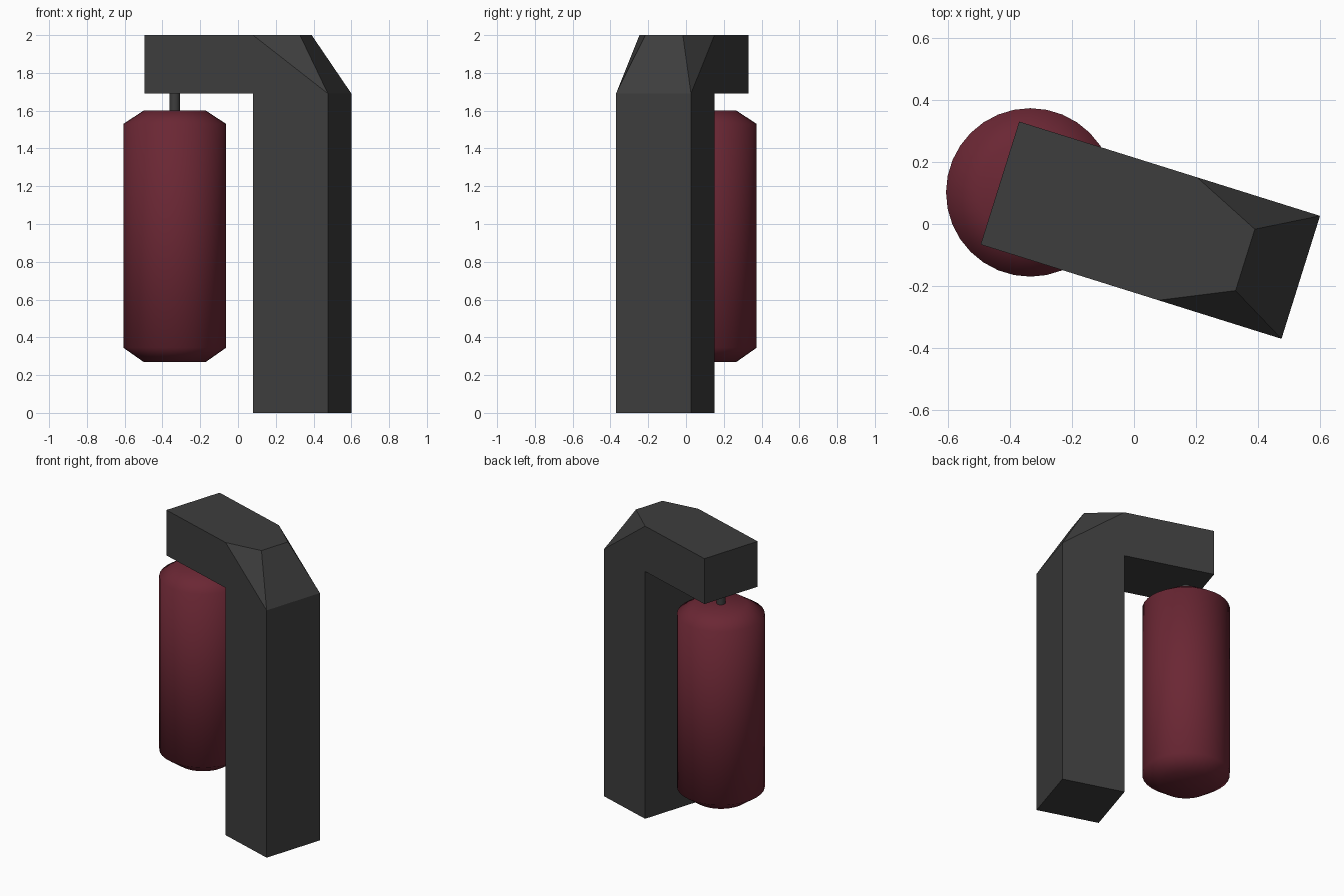
import bpy
import bmesh
import math
from mathutils import Matrix, Vector

cube = bpy.data.objects.get("Cube")
if cube:
    bpy.data.objects.remove(cube, do_unlink=True)


def make_material(name, rgb):
    mat = bpy.data.materials.new(name)
    mat.use_nodes = True
    mat.diffuse_color = (*rgb, 1)
    bsdf = next(n for n in mat.node_tree.nodes if n.type == "BSDF_PRINCIPLED")
    bsdf.inputs["Base Color"].default_value = (*rgb, 1)
    bsdf.inputs["Roughness"].default_value = 0.6
    return mat


def make_object(name, bm, mat, smooth=False):
    bmesh.ops.recalc_face_normals(bm, faces=bm.faces[:])
    mesh = bpy.data.meshes.new(name)
    bm.to_mesh(mesh)
    bm.free()
    mesh.materials.append(mat)
    for poly in mesh.polygons:
        poly.use_smooth = smooth
    obj = bpy.data.objects.new(name, mesh)
    bpy.context.collection.objects.link(obj)
    return obj


def lathe(name, profile, center, sides, mat):
    """Closed solid of revolution from (radius, height) pairs."""
    bm = bmesh.new()
    rings = []
    for r, z in profile:
        angles = [math.tau * i / sides for i in range(sides)]
        rings.append([bm.verts.new((center[0] + r * math.cos(a),
                                    center[1] + r * math.sin(a), z)) for a in angles])
    for low, high in zip(rings, rings[1:]):
        for i in range(sides):
            j = (i + 1) % sides
            bm.faces.new((low[i], low[j], high[j], high[i]))
    bm.faces.new(rings[0][::-1])
    bm.faces.new(rings[-1])
    return make_object(name, bm, mat, smooth=True)


grey = make_material("dark grey", (0.047, 0.047, 0.047))
red = make_material("dark red", (0.145, 0.02, 0.034))

# Stand: square post with an arm, turned together about the post
HALF, ARM_END, ARM_Z, TOP = 0.208, -0.81, 1.69, 2.0
bm = bmesh.new()
sides = {}
for s in (-1, 1):
    points = {
        "foot_in": (-HALF, s * HALF, 0), "foot_out": (HALF, s * HALF, 0),
        "elbow": (-HALF, s * HALF, ARM_Z), "shoulder": (HALF, s * HALF, ARM_Z),
        "tip_low": (ARM_END, s * HALF, ARM_Z), "tip_top": (ARM_END, s * HALF, TOP),
        "crown_in": (-HALF, s * HALF, TOP), "crown_out": (0.02, s * HALF / 2, TOP),
    }
    v = sides[s] = {k: bm.verts.new(p) for k, p in points.items()}
    # flat side of post and arm, then the tapered corner
    for loop in (("foot_in", "foot_out", "shoulder", "elbow"),
                 ("tip_low", "elbow", "crown_in", "tip_top"),
                 ("elbow", "shoulder", "crown_in"),
                 ("shoulder", "crown_out", "crown_in")):
        bm.faces.new([v[k] for k in loop])

# Faces spanning between the two sides
outline = ["foot_in", "foot_out", "shoulder", "crown_out", "crown_in",
           "tip_top", "tip_low", "elbow"]
for a, b in zip(outline, outline[1:] + outline[:1]):
    bm.faces.new((sides[-1][a], sides[-1][b], sides[1][b], sides[1][a]))
turn = Matrix.Translation(Vector((0.34, -0.11, 0))) @ Matrix.Rotation(math.radians(-17.4), 4, "Z")
bm.transform(turn)
make_object("stand", bm, grey)

# Hanging bag with chamfered rims, and its short rod
BAG = (-0.335, 0.102)
lathe("hanging_bag", [(0.165, 0.27), (0.272, 0.345), (0.272, 1.53), (0.165, 1.60)], BAG, 32, red)
rod = lathe("hanging_rod", [(0.028, 1.59), (0.028, 1.70)], BAG, 16, grey)
for obj in bpy.context.selected_objects:
    obj.select_set(False)
rod.select_set(True)
bpy.context.view_layer.objects.active = rod
bpy.ops.object.shade_smooth_by_angle()
